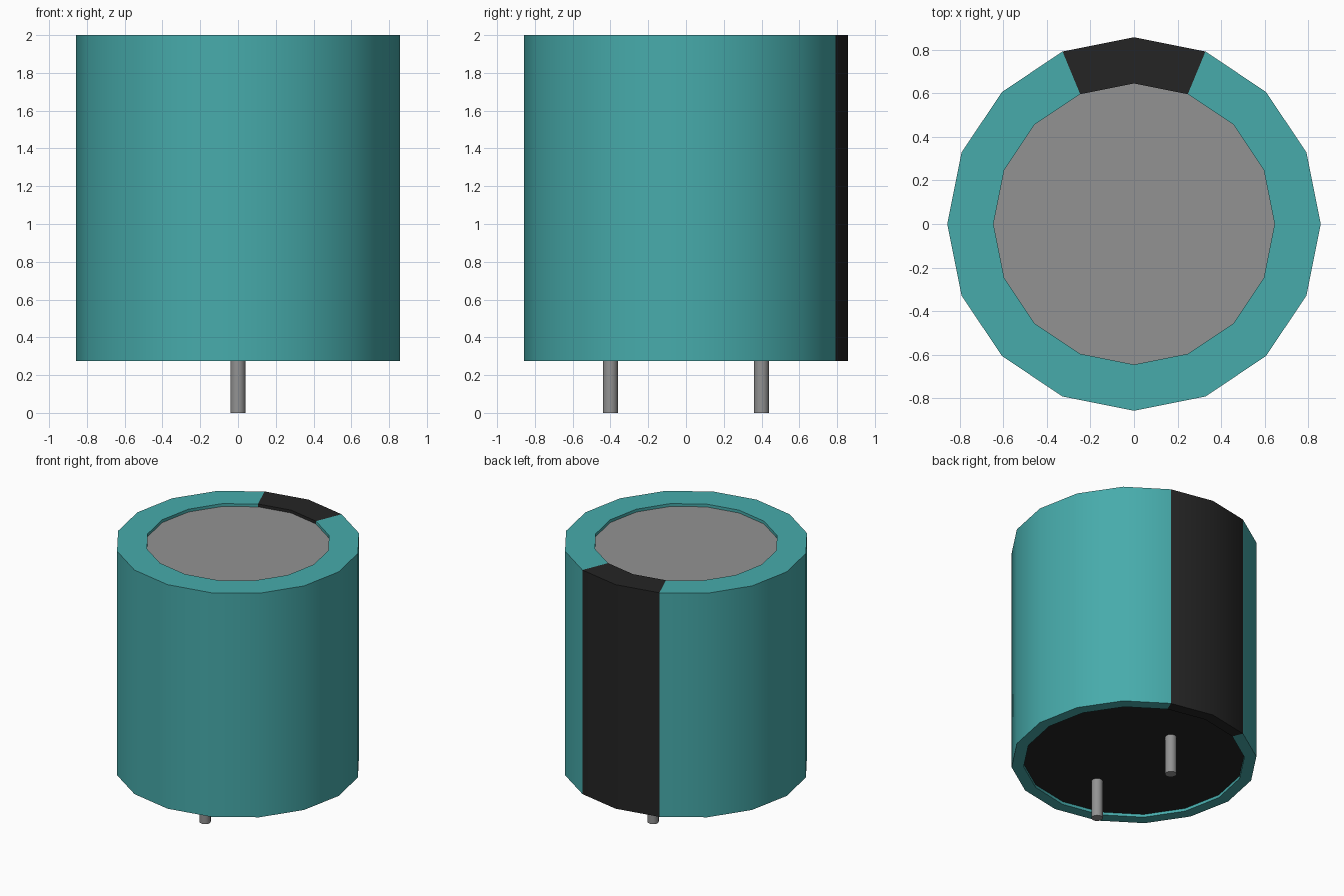
import bpy
import bmesh
import math

cube = bpy.data.objects.get("Cube")
if cube:
    bpy.data.objects.remove(cube, do_unlink=True)

SIDES = 16
BOTTOM, TOP = 0.275, 2.0
R_OUT, R_TOP, R_BASE = 0.857, 0.645, 0.773
RECESS = 0.022


def material(name, rgb):
    m = bpy.data.materials.new(name)
    m.use_nodes = True
    col = (*rgb, 1.0)
    m.diffuse_color = col
    m.node_tree.nodes["Principled BSDF"].inputs["Base Color"].default_value = col
    return m


teal = material("teal sleeve", (0.063, 0.41, 0.41))
black = material("black", (0.018, 0.018, 0.018))
grey = material("grey metal", (0.29, 0.29, 0.29))


def finish(name, bm, mats, smooth=True):
    mesh = bpy.data.meshes.new(name)
    bm.to_mesh(mesh)
    bm.free()
    ob = bpy.data.objects.new(name, mesh)
    bpy.context.collection.objects.link(ob)
    for m in mats:
        mesh.materials.append(m)
    if smooth:
        bpy.ops.object.select_all(action='DESELECT')
        ob.select_set(True)
        bpy.context.view_layer.objects.active = ob
        bpy.ops.object.shade_smooth_by_angle(angle=math.radians(30))
    return ob


def ring(bm, r, z):
    step = 2 * math.pi / SIDES
    return [bm.verts.new((r * math.cos(i * step), r * math.sin(i * step), z))
            for i in range(SIDES)]


# Sleeve: outer wall with rims folded over both ends
bm = bmesh.new()
profile = [(R_BASE, BOTTOM + RECESS), (R_BASE, BOTTOM), (R_OUT, BOTTOM),
           (R_OUT, TOP), (R_TOP, TOP), (R_TOP, TOP - RECESS)]
rings = [ring(bm, r, z) for r, z in profile]
for lo, hi in zip(rings, rings[1:]):
    for i in range(SIDES):
        j = (i + 1) % SIDES
        f = bm.faces.new((lo[i], lo[j], hi[j], hi[i]))
        # Polarity stripe: the two segments either side of the back
        f.material_index = 1 if i in (SIDES // 4 - 1, SIDES // 4) else 0
finish("sleeve", bm, [teal, black])

# Recessed metal top
bm = bmesh.new()
bm.faces.new(ring(bm, R_TOP, TOP - RECESS))
finish("can_top", bm, [grey], smooth=False)

# Recessed rubber base
bm = bmesh.new()
bm.faces.new(list(reversed(ring(bm, R_BASE, BOTTOM + RECESS))))
finish("base_seal", bm, [black], smooth=False)

# Two lead pins
for name, y in (("front_pin", -0.4), ("back_pin", 0.4)):
    bm = bmesh.new()
    length = BOTTOM + RECESS
    bmesh.ops.create_cone(bm, cap_ends=True, segments=16, radius1=0.04,
                          radius2=0.04, depth=length)
    bmesh.ops.translate(bm, verts=bm.verts, vec=(0, y, length / 2))
    finish(name, bm, [grey])
